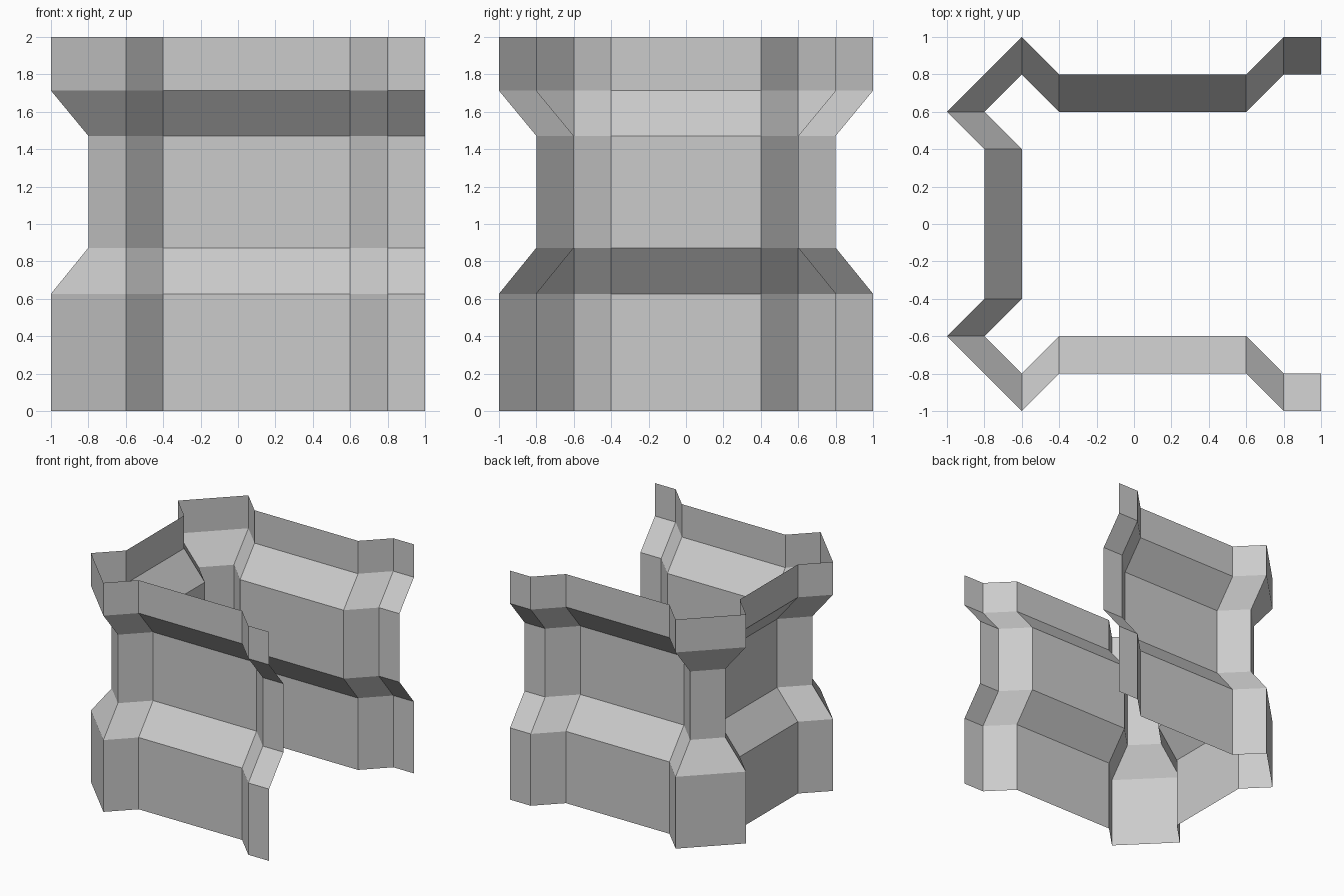
import bpy

if "Cube" in bpy.data.objects:
    bpy.data.objects.remove(bpy.data.objects["Cube"])

# Half of the wall's plan (front half, y < 0), at its widest and narrowest
WIDE = [(1, -1), (0.8, -1), (0.6, -0.8), (-0.4, -0.8), (-0.6, -1), (-1, -0.6), (-0.8, -0.4)]
NARROW = [(1, -0.8), (0.8, -0.8), (0.6, -0.6), (-0.4, -0.6), (-0.6, -0.8), (-0.8, -0.6), (-0.6, -0.4)]

# Wall profile from base to parapet: height and plan used there
LEVELS = [(0, WIDE), (0.627, WIDE), (0.873, NARROW), (1.471, NARROW), (1.713, WIDE), (2, WIDE)]


def full_plan(half):
    """Complete the plan by mirroring the half across y = 0."""
    return half + [(x, -y) for x, y in reversed(half)]


def loft(name, levels):
    """Skin an open sheet through the plans stacked at each level."""
    rings = [[(x, y, z) for x, y in full_plan(plan)] for z, plan in levels]
    n = len(rings[0])
    verts = [v for ring in rings for v in ring]
    faces = [(r * n + i + 1, r * n + i, (r + 1) * n + i, (r + 1) * n + i + 1)
             for r in range(len(rings) - 1) for i in range(n - 1)]
    mesh = bpy.data.meshes.new(name)
    mesh.from_pydata(verts, [], faces)
    mesh.update()
    obj = bpy.data.objects.new(name, mesh)
    bpy.context.collection.objects.link(obj)
    return obj


# Open-ended wall with corner buttresses, sloped base and flared parapet
loft("castle_wall_end", LEVELS)
